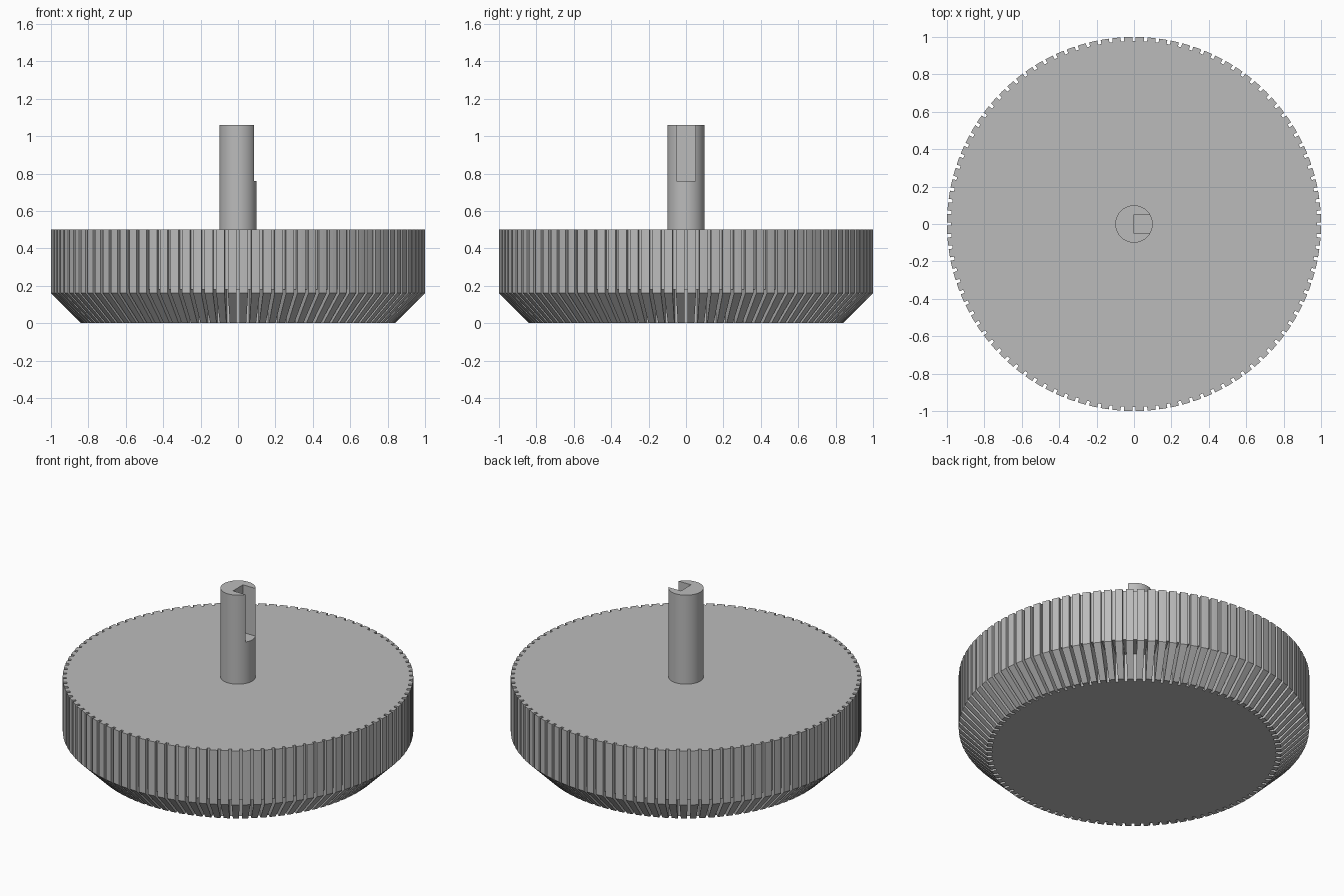
import bpy
import bmesh
from math import pi
from mathutils import Matrix, Vector

if "Cube" in bpy.data.objects:
    bpy.data.objects.remove(bpy.data.objects["Cube"], do_unlink=True)

GROOVES = 100
GROOVE_WIDTH = 0.018

metal = bpy.data.materials.new("grey metal")
metal.use_nodes = True
GREY = (0.5, 0.5, 0.5, 1)
metal.diffuse_color = GREY
metal.node_tree.nodes["Principled BSDF"].inputs["Base Color"].default_value = GREY


def make_object(name, bm):
    bmesh.ops.recalc_face_normals(bm, faces=bm.faces)
    mesh = bpy.data.meshes.new(name)
    bm.to_mesh(mesh)
    bm.free()
    mesh.materials.append(metal)
    obj = bpy.data.objects.new(name, mesh)
    bpy.context.collection.objects.link(obj)
    return obj


def add_frustum(bm, r_low, r_high, z_low, z_high, sides):
    bmesh.ops.create_cone(
        bm, cap_ends=True, segments=sides, radius1=r_low, radius2=r_high,
        depth=z_high - z_low,
        matrix=Matrix.Translation((0, 0, (z_low + z_high) / 2)))


def add_plate(bm, profile, width, angle=0):
    """Extrude an (x, z) profile across y, then turn it about z."""
    verts = [bm.verts.new((x, -width / 2, z)) for x, z in profile]
    face = bm.faces.new(verts)
    new = bmesh.ops.extrude_face_region(bm, geom=[face])["geom"]
    moved = [v for v in new if isinstance(v, bmesh.types.BMVert)]
    bmesh.ops.translate(bm, vec=Vector((0, width, 0)), verts=moved)
    bmesh.ops.rotate(bm, verts=verts + moved, cent=(0, 0, 0),
                     matrix=Matrix.Rotation(angle, 3, "Z"))


def cut(obj, cutter):
    cutter.hide_render = True
    mod = obj.modifiers.new("cut", "BOOLEAN")
    mod.operation = "DIFFERENCE"
    mod.solver = "EXACT"
    mod.object = cutter
    bpy.ops.object.select_all(action="DESELECT")
    bpy.context.view_layer.objects.active = obj
    obj.select_set(True)
    bpy.ops.object.modifier_apply(modifier=mod.name)
    bpy.data.objects.remove(cutter, do_unlink=True)


# Wheel body: straight rim above a chamfered underside
bm = bmesh.new()
add_frustum(bm, 0.84, 1, 0, 0.16, 2 * GROOVES)
bottom_cap = [f for f in bm.faces if f.normal.z > 0.9]
rim = bmesh.ops.extrude_face_region(bm, geom=bottom_cap)["geom"]
bmesh.ops.translate(bm, vec=Vector((0, 0, 0.34)),
                    verts=[v for v in rim if isinstance(v, bmesh.types.BMVert)])
bmesh.ops.delete(bm, geom=bottom_cap, context="FACES_ONLY")
wheel = make_object("grooved_wheel", bm)

# Grip grooves: shallow on the rim, deeper under the chamfer
bm = bmesh.new()
groove = [(0.81, -0.1), (1.1, -0.1), (1.1, 0.6), (0.978, 0.6), (0.978, 0.18), (0.81, 0.18)]
for i in range(GROOVES):
    add_plate(bm, groove, GROOVE_WIDTH, i * 2 * pi / GROOVES)
cut(wheel, make_object("groove_cutter", bm))

# Shaft with a keyway open at the top
bm = bmesh.new()
add_frustum(bm, 0.1, 0.1, 0.45, 1.06, 64)
shaft = make_object("shaft", bm)
bm = bmesh.new()
add_plate(bm, [(0, 0.76), (0.2, 0.76), (0.2, 1.2), (0, 1.2)], 0.1)
cut(shaft, make_object("keyway_cutter", bm))
bpy.ops.object.shade_smooth_by_angle(angle=pi / 6)
